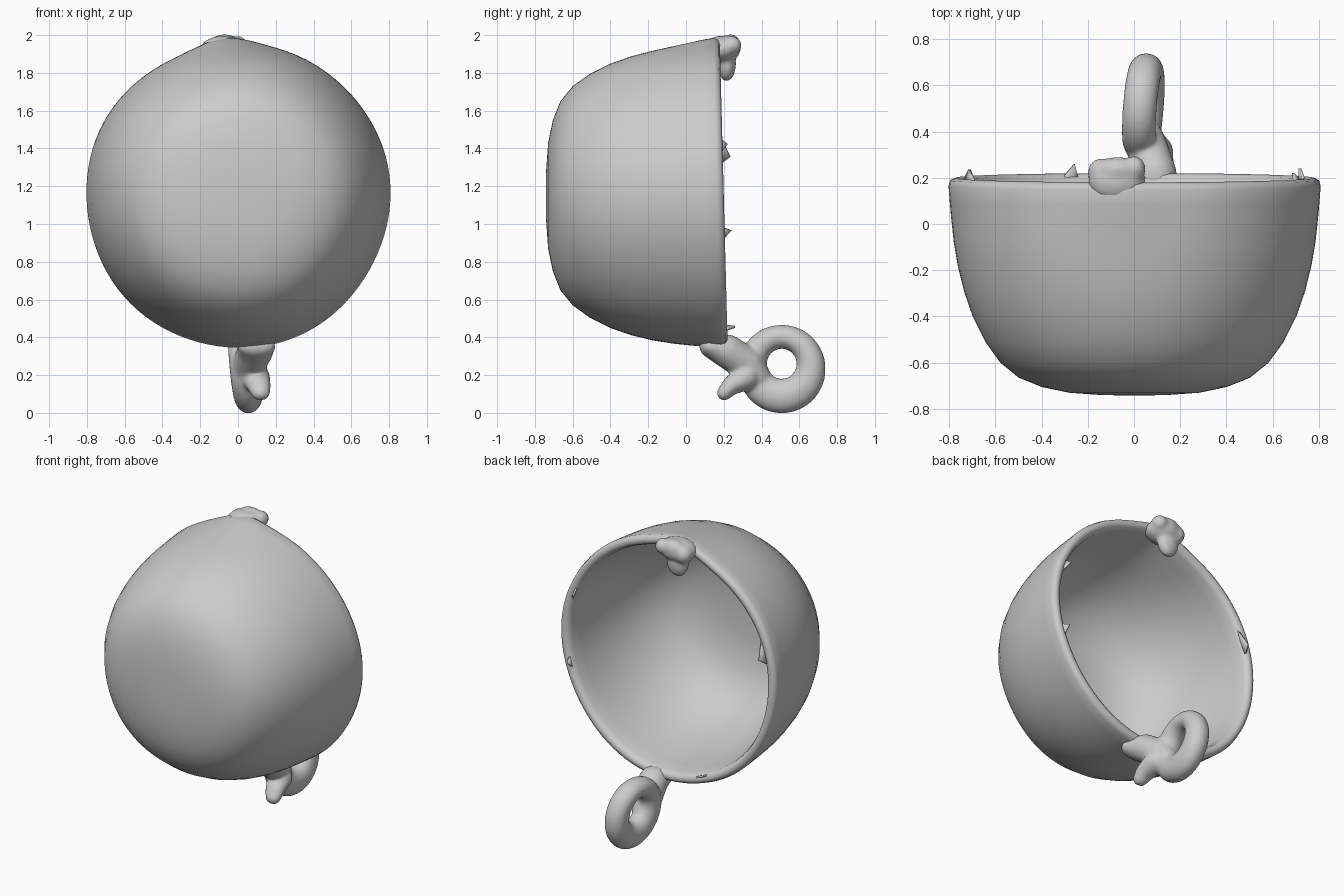
import bpy, bmesh, math
from mathutils import Vector, Matrix

if "Cube" in bpy.data.objects:
    bpy.data.objects.remove(bpy.data.objects["Cube"])

clay = bpy.data.materials.new("grey clay")
clay.diffuse_color = (0.6, 0.6, 0.6, 1)
clay.use_nodes = True
clay.node_tree.nodes["Principled BSDF"].inputs["Base Color"].default_value = clay.diffuse_color
CZ = 1.15  # height of the bowl axis


def add_object(name, bm):
    mesh = bpy.data.meshes.new(name)
    bmesh.ops.recalc_face_normals(bm, faces=bm.faces)
    for f in bm.faces:
        f.smooth = True
    bm.to_mesh(mesh)
    bm.free()
    mesh.materials.append(clay)
    ob = bpy.data.objects.new(name, mesh)
    bpy.context.collection.objects.link(ob)
    return ob


def blob(bm, centre, radii):
    m = Matrix.Translation(centre) @ Matrix.Diagonal((*radii, 1))
    bmesh.ops.create_uvsphere(bm, u_segments=20, v_segments=12, radius=1, matrix=m)


def chain(bm, points, steps=10):
    """Blobs along a path of (x, y, z, radius across x, radius in y and z)."""
    for a, b in zip(points, points[1:]):
        for i in range(steps + 1):
            x, y, z, rx, r = Vector(a).lerp(Vector(b), i / steps)
            blob(bm, (x, y, z), (rx, r, r))


def fuse(ob):
    """Melt overlapping blobs into one smooth lump."""
    rem = ob.modifiers.new("fuse", 'REMESH')
    rem.mode = 'VOXEL'
    rem.voxel_size = 0.012
    rem.use_smooth_shade = True
    sm = ob.modifiers.new("soften", 'SMOOTH')
    sm.factor = 0.5
    sm.iterations = 6


# Bowl lying on its side: outer wall, rounded rim, inner wall (radius, y)
profile = [(0.14, -0.74), (0.28, -0.73), (0.40, -0.705), (0.50, -0.665),
           (0.58, -0.60), (0.645, -0.51), (0.70, -0.40), (0.738, -0.29),
           (0.765, -0.18), (0.782, -0.08), (0.793, 0.02), (0.80, 0.10),
           (0.805, 0.165), (0.797, 0.19), (0.775, 0.20), (0.75, 0.19),
           (0.738, 0.16), (0.73, 0.08), (0.715, -0.06), (0.69, -0.20),
           (0.645, -0.35), (0.58, -0.48), (0.49, -0.58), (0.36, -0.645),
           (0.18, -0.67)]
SEG = 96
bm = bmesh.new()
rings = []
for r, y in profile:
    ring = []
    for i in range(SEG):
        a = 2 * math.pi * i / SEG
        x, h = math.cos(a), math.sin(a)
        # swelling under the knob at the top, rim leaning slightly forward there
        bump = 0.035 * math.exp(-((x * r + 0.07) / 0.16) ** 2
                                - ((y - 0.2) / 0.22) ** 2) if h > 0 else 0
        lean = -0.02 * h * max(0, y + 0.2) / 0.4
        wave = 0.004 * math.sin(5 * a + 1) + 0.003 * math.sin(3 * a)
        rr = r + bump + wave * min(1, r)
        ring.append(bm.verts.new((x * rr, y + lean, CZ + h * rr)))
    rings.append(ring)
for p, q in zip(rings, rings[1:]):
    for i in range(SEG):
        j = (i + 1) % SEG
        bm.faces.new((p[i], p[j], q[j], q[i]))
for ring, y in ((rings[0], -0.742), (rings[-1], -0.675)):
    c = bm.verts.new((0, y, CZ))
    for i in range(SEG):
        bm.faces.new((c, ring[i], ring[(i + 1) % SEG]))
add_object("bowl", bm)

# Knob on the top of the rim, drooping slightly inside
bm = bmesh.new()
blob(bm, (-0.075, 0.19, 1.925), (0.125, 0.10, 0.072))
blob(bm, (-0.14, 0.225, 1.92), (0.06, 0.06, 0.06))
blob(bm, (0.0, 0.24, 1.945), (0.05, 0.055, 0.05))
blob(bm, (-0.07, 0.235, 1.945), (0.09, 0.055, 0.06))
blob(bm, (-0.09, 0.215, 1.85), (0.075, 0.05, 0.095))
fuse(add_object("rim_knob", bm))

# Handle: stem from the rim, loop and short thumb tail fused together
bm = bmesh.new()
loop = []
for i in range(41):
    a = 2 * math.pi * i / 40
    c, s = math.cos(a), math.sin(a)
    loop.append((0.04 + 0.012 * c - 0.015 * s, 0.507 + 0.155 * c, 0.246 + 0.157 * s,
                 0.075, 0.078 - 0.014 * s))
chain(bm, loop, 1)
chain(bm, [(0.10, 0.13, 0.352, 0.10, 0.06), (0.09, 0.22, 0.325, 0.095, 0.09),
           (0.06, 0.32, 0.26, 0.09, 0.092), (0.045, 0.37, 0.19, 0.085, 0.08)], 6)
chain(bm, [(0.09, 0.32, 0.19, 0.08, 0.07), (0.11, 0.24, 0.145, 0.065, 0.05),
           (0.12, 0.203, 0.105, 0.05, 0.04)], 5)
fuse(add_object("handle", bm))

# Small ragged flakes standing on the rim: (angle, half width, tip y)
bm = bmesh.new()
for deg, half, tip in ((161, 7, 0.235), (-16, 4, 0.24), (-112, 4, 0.26), (20, 4, 0.22)):
    base = []
    for d, y, r in ((-half, 0.17, 0.755), (half, 0.17, 0.755), (half * 0.4, tip, 0.735)):
        a = math.radians(deg + d)
        base.append([bm.verts.new((math.cos(a) * (r + t), y, CZ + math.sin(a) * (r + t)))
                     for t in (0, 0.012)])
    bm.faces.new([b[0] for b in base])
    bm.faces.new([b[1] for b in reversed(base)])
    for k in range(3):
        p, q = base[k], base[(k + 1) % 3]
        bm.faces.new((p[0], p[1], q[1], q[0]))
add_object("rim_flakes", bm)
